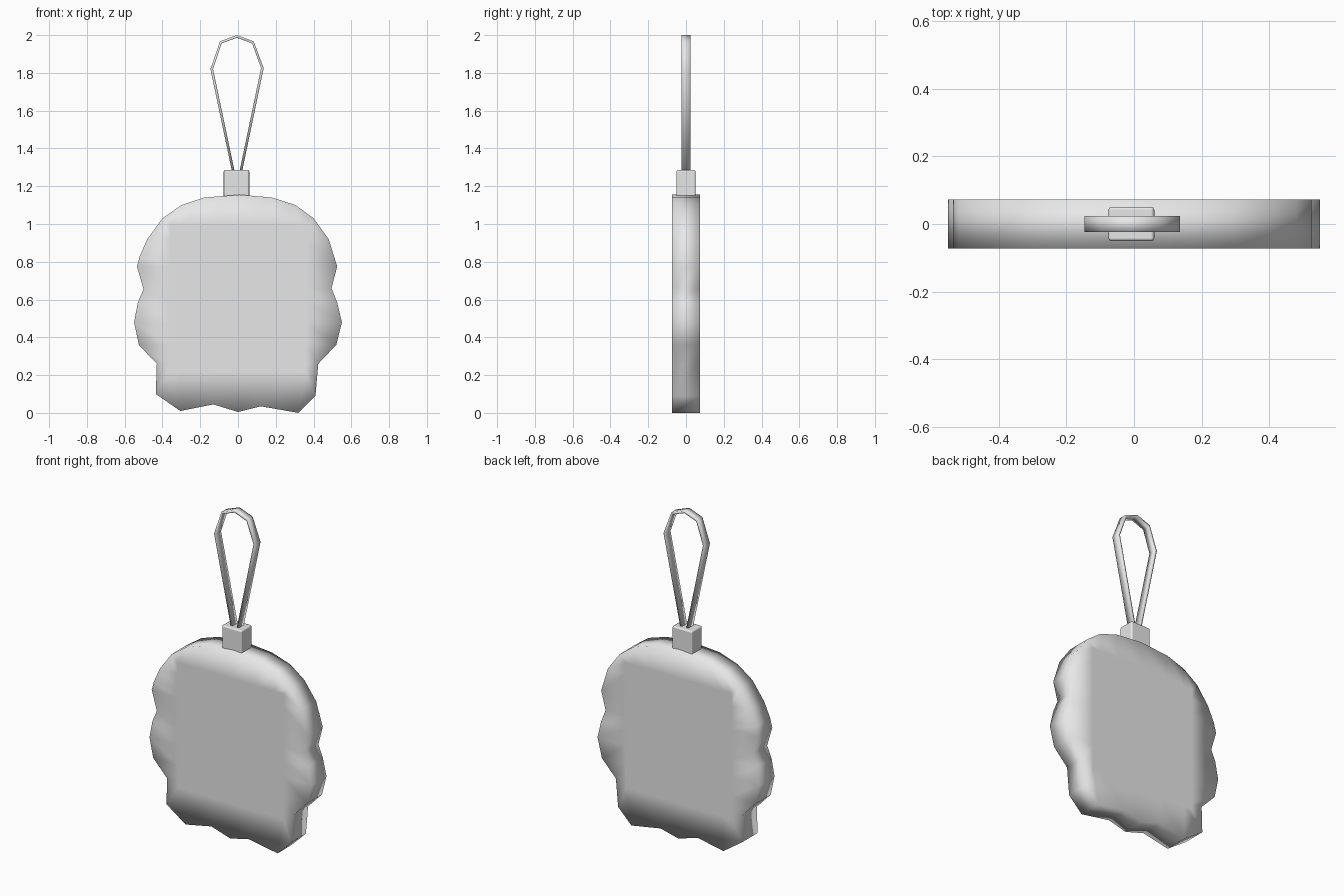
import bpy
import bmesh

default_cube = bpy.data.objects.get("Cube")
if default_cube:
    bpy.data.objects.remove(default_cube, do_unlink=True)

grey = bpy.data.materials.new("light_grey")
grey.use_nodes = True
grey.diffuse_color = (0.8, 0.8, 0.8, 1)
grey.node_tree.nodes["Principled BSDF"].inputs["Base Color"].default_value = (0.8, 0.8, 0.8, 1)


def finish(name, bm):
    """Turn a bmesh into a smooth shaded grey object."""
    bmesh.ops.recalc_face_normals(bm, faces=bm.faces[:])
    for face in bm.faces:
        face.smooth = True
    mesh = bpy.data.meshes.new(name)
    bm.to_mesh(mesh)
    bm.free()
    mesh.materials.append(grey)
    obj = bpy.data.objects.new(name, mesh)
    bpy.context.scene.collection.objects.link(obj)
    return obj


def ring(bm, points, y):
    return [bm.verts.new((x, y, z)) for x, z in points]


def bridge(bm, first, second, closed=True):
    """Quads between two rows of vertices."""
    count = len(first)
    for i in range(count if closed else count - 1):
        j = (i + 1) % count
        bm.faces.new((first[i], first[j], second[j], second[i]))


def clamp(value, low, high):
    return max(low, min(high, value))


# Scalloped body: a thick plate with a flat panel and a soft-shaded rim
outline = [
    (0.01, 1.155), (-0.18, 1.14), (-0.3, 1.1), (-0.4, 1.03), (-0.48, 0.92),
    (-0.52, 0.83), (-0.535, 0.775), (-0.5, 0.655), (-0.53, 0.585), (-0.55, 0.48),
    (-0.525, 0.36), (-0.43, 0.26), (-0.435, 0.1), (-0.305, 0.01), (-0.13, 0.045),
    (0, 0.005), (0.12, 0.035), (0.32, 0), (0.41, 0.09), (0.425, 0.26),
    (0.52, 0.36), (0.55, 0.48), (0.525, 0.585), (0.495, 0.66), (0.525, 0.775),
    (0.48, 0.92), (0.4, 1.03), (0.305, 1.1), (0.18, 1.14),
]
panel = [(clamp(x, -0.36, 0.36), clamp(z, 0.22, 0.99)) for x, z in outline]
half_depth = 0.073

bm = bmesh.new()
rims = []
for y in (-half_depth, half_depth):
    rim = ring(bm, outline, y)
    inner = ring(bm, panel, y)
    bridge(bm, rim, inner)
    bm.faces.new(inner)
    rims.append(rim)
bridge(bm, rims[0], rims[1])
finish("body", bm)

# Small block that joins the strap to the body
bm = bmesh.new()
bmesh.ops.create_cube(bm, size=1)
bmesh.ops.scale(bm, vec=(0.136, 0.102, 0.165), verts=bm.verts[:])
bmesh.ops.translate(bm, vec=(-0.008, 0, 1.204), verts=bm.verts[:])
cap = finish("strap_holder", bm)
bevel = cap.modifiers.new("soft_edges", "BEVEL")
bevel.width = 0.01
bevel.segments = 2
bevel.harden_normals = True

# Flat hanging strap: a teardrop band open at the holder
outer = [(-0.03, 1.27), (-0.146, 1.82), (-0.095, 1.967), (-0.006, 2),
         (0.083, 1.967), (0.136, 1.825), (0.02, 1.27)]
inside = [(-0.016, 1.27), (-0.132, 1.82), (-0.087, 1.956), (-0.006, 1.986),
          (0.075, 1.956), (0.122, 1.825), (0.006, 1.27)]
bm = bmesh.new()
rows = [ring(bm, points, y) for points, y in
        ((outer, -0.024), (outer, 0.024), (inside, 0.024), (inside, -0.024))]
for i in range(4):
    bridge(bm, rows[i], rows[(i + 1) % 4], closed=False)
for end in (0, -1):
    bm.faces.new([row[end] for row in rows])
finish("hanging_strap", bm)
